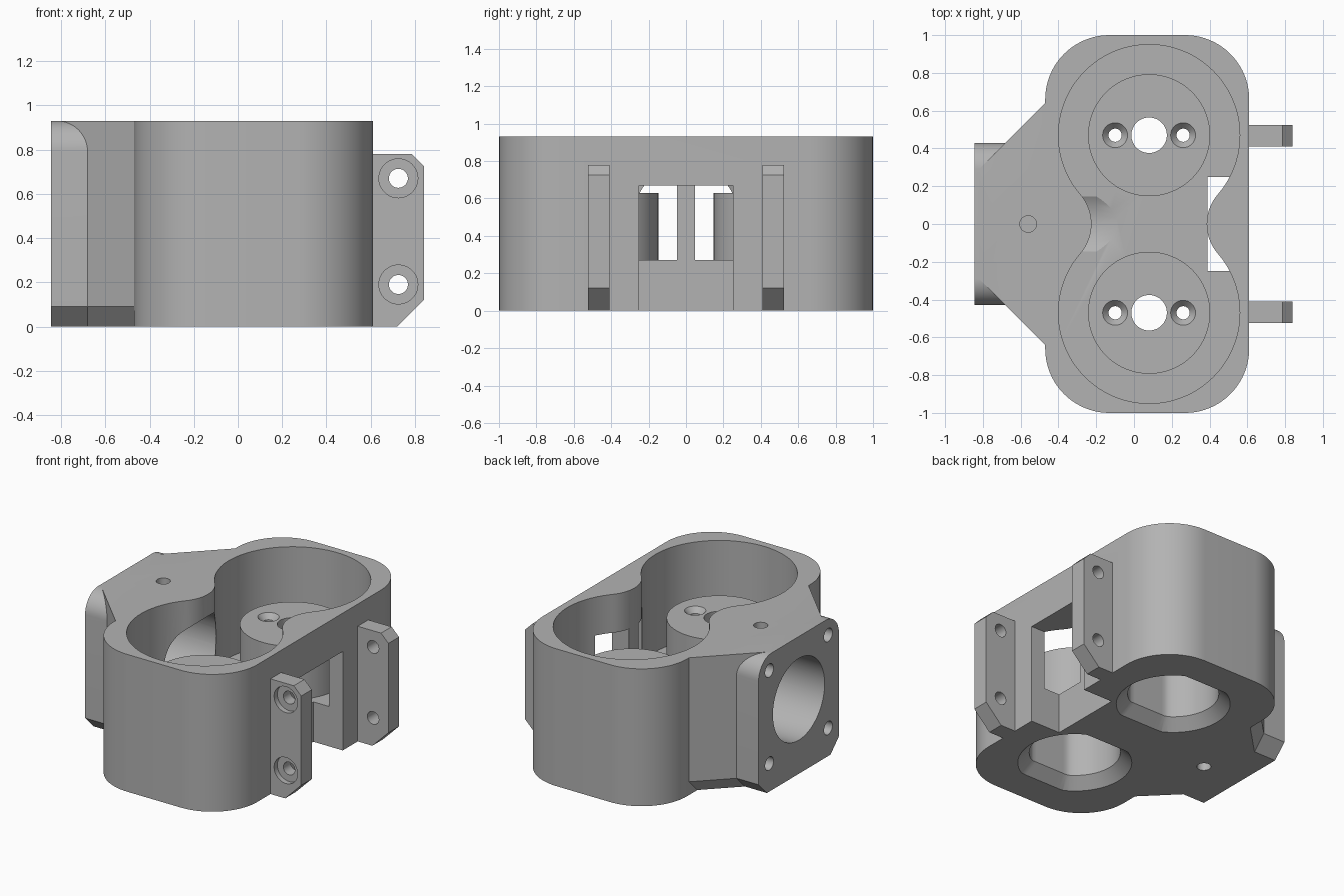
import bpy, bmesh
from math import sin, cos, pi, atan2

cube = bpy.data.objects.get("Cube")
if cube:
    bpy.data.objects.remove(cube)

grey = bpy.data.materials.new("matte_grey")
grey.use_nodes = True
GREY = (0.45, 0.45, 0.45, 1)
grey.diffuse_color = GREY
grey.node_tree.nodes["Principled BSDF"].inputs["Base Color"].default_value = GREY

H = 0.93            # housing height
CX, CY = 0.08, 0.47  # well centre
WELL_R = 0.48
FLOOR, BOSS_TOP = 0.27, 0.63
MOTOR_Z = 0.505


def loft(name, rings):
    """Solid skinned through rings of equal point count, capped at both ends."""
    bm = bmesh.new()
    loops = [[bm.verts.new(p) for p in ring] for ring in rings]
    n = len(loops[0])
    for a, b in zip(loops, loops[1:]):
        for i in range(n):
            j = (i + 1) % n
            bm.faces.new((a[i], a[j], b[j], b[i]))
    bm.faces.new(loops[0][::-1])
    bm.faces.new(loops[-1])
    bmesh.ops.recalc_face_normals(bm, faces=bm.faces)
    mesh = bpy.data.meshes.new(name)
    bm.to_mesh(mesh)
    bm.free()
    mesh.materials.append(grey)
    ob = bpy.data.objects.new(name, mesh)
    bpy.context.scene.collection.objects.link(ob)
    return ob


def place(pts, axis, t):
    """Lift 2D points onto a plane across the given axis."""
    if axis == "x":
        return [(t, u, v) for u, v in pts]
    if axis == "y":
        return [(u, t, v) for u, v in pts]
    return [(u, v, t) for u, v in pts]


def prism(name, pts, axis, a, b):
    return loft(name, [place(pts, axis, a), place(pts, axis, b)])


def arc(cx, cy, r, a0, a1, n):
    return [(cx + r * cos(a0 + (a1 - a0) * i / n), cy + r * sin(a0 + (a1 - a0) * i / n))
            for i in range(n + 1)]


def circle(cx, cy, r, n=64):
    return arc(cx, cy, r, 0, 2 * pi, n)[:-1]


def rect(x0, y0, x1, y1):
    return [(x0, y0), (x1, y0), (x1, y1), (x0, y1)]


def combine(target, tool, operation):
    mod = target.modifiers.new(operation, 'BOOLEAN')
    mod.operation, mod.solver, mod.object = operation, 'EXACT', tool
    deps = bpy.context.evaluated_depsgraph_get()
    mesh = bpy.data.meshes.new_from_object(target.evaluated_get(deps))
    target.modifiers.clear()
    target.data = mesh
    bpy.data.objects.remove(tool)


def cut(target, tool):
    combine(target, tool, 'DIFFERENCE')


def join(target, tool):
    combine(target, tool, 'UNION')


# Main housing with large rounded corners
R = 0.34
outline = []
for k, (x, y) in enumerate([(0.27, 0.66), (-0.13, 0.66), (-0.13, -0.66), (0.27, -0.66)]):
    outline += arc(x, y, R, k * pi / 2, (k + 1) * pi / 2, 20)
housing = prism("housing", outline, "z", 0, H)

# Tapered neck leading to the motor flange, chamfered along its bottom
def neck_ring(inset, z):
    a, b = 0.71 - inset, 0.29 - inset
    return place([(-0.4, a), (-0.82, b), (-0.82, -b), (-0.4, -a)], "z", z)


join(housing, loft("neck", [neck_ring(0.09, 0), neck_ring(0, 0.09), neck_ring(0, H)]))

# Motor flange plate: rounded top corners, chamfered bottom corners
plate = [(-0.34, 0), (0.34, 0), (0.43, 0.09)]
plate += arc(0.29, H - 0.14, 0.14, 0, pi / 2, 12)
plate += arc(-0.29, H - 0.14, 0.14, pi / 2, pi, 12)
plate += [(-0.43, 0.09)]
join(housing, prism("flange", plate, "x", -0.845, -0.55))

# Twin wells joined by a smooth waist
WAIST_R, WAIST_X = 0.2387, 0.5437
t = atan2(CY, WAIST_X)
well = arc(CX, CY, WELL_R, -t, pi + t, 64)
well += arc(CX - WAIST_X, 0, WAIST_R, t, -t, 20)[1:-1]
well += arc(CX, -CY, WELL_R, pi - t, 2 * pi + t, 64)
well += arc(CX + WAIST_X, 0, WAIST_R, pi + t, pi - t, 20)[1:-1]
cut(housing, prism("well_cutter", well, "z", FLOOR, H + 0.1))

# Motor shaft tunnel with a ramped end
cut(housing, loft("tunnel_cutter", [
    place(circle(0, z, 0.277), "x", x)
    for x, z in ((-1, MOTOR_Z), (-0.2, MOTOR_Z), (-0.08, 0.55))]))

# Flange screw holes
for y in (-0.315, 0.315):
    for z in (-0.315, 0.315):
        cut(housing, prism("screw_cutter", circle(y, MOTOR_Z + z, 0.045, 24), "x", -1, -0.6))

# Side window open to the bottom
cut(housing, prism("window_cutter", rect(-0.25, -0.1, 0.25, 0.67), "x", 0.39, 0.8))

# Pin holes in the neck, top and bottom
for z0, z1 in ((0.82, 1), (-0.1, 0.12)):
    cut(housing, prism("pin_cutter", circle(-0.56, 0, 0.044, 24), "z", z0, z1))


def flatted(y, r, flat, z):
    pts = [(CX + u, y + max(-flat, min(flat, v))) for u, v in circle(0, 0, r)]
    return place(pts, "z", z)


# Raised bosses with hollow undersides, shaft holes and countersunk screws
for y in (-CY, CY):
    join(housing, prism("boss", circle(CX, y, 0.323, 80), "z", FLOOR - 0.05, BOSS_TOP))
    cut(housing, loft("cavity_cutter", [
        flatted(y, 0.36, 0.32, -0.01), flatted(y, 0.28, 0.24, 0.07),
        flatted(y, 0.28, 0.24, 0.56)]))
    cut(housing, prism("shaft_cutter", circle(CX, y, 0.094, 48), "z", 0.5, 0.7))
    for x in (CX - 0.18, CX + 0.18):
        cut(housing, loft("countersink_cutter", [
            place(circle(x, y, r, 32), "z", z)
            for r, z in ((0.035, 0.5), (0.035, 0.595), (0.066, BOSS_TOP), (0.066, 0.7))]))

# Mounting lugs with clipped corners; the front one is counterbored
lug = [(0.58, 0), (0.72, 0), (0.84, 0.12), (0.84, 0.725), (0.785, 0.78), (0.58, 0.78)]
for name, y0 in (("front_lug", -0.523), ("back_lug", 0.41)):
    part = prism(name, lug, "y", y0, y0 + 0.113)
    for z in (0.19, 0.67):
        cut(part, prism("bolt_cutter", circle(0.725, z, 0.043, 32), "y", y0 - 0.1, y0 + 0.3))
        if name == "front_lug":
            cut(part, prism("bore_cutter", circle(0.725, z, 0.088, 40), "y", y0 - 0.1, y0 + 0.035))
    join(housing, part)

# Smooth curved walls, crisp edges
bpy.ops.object.select_all(action='DESELECT')
housing.select_set(True)
bpy.context.view_layer.objects.active = housing
bpy.ops.object.shade_smooth_by_angle(angle=pi / 7)
